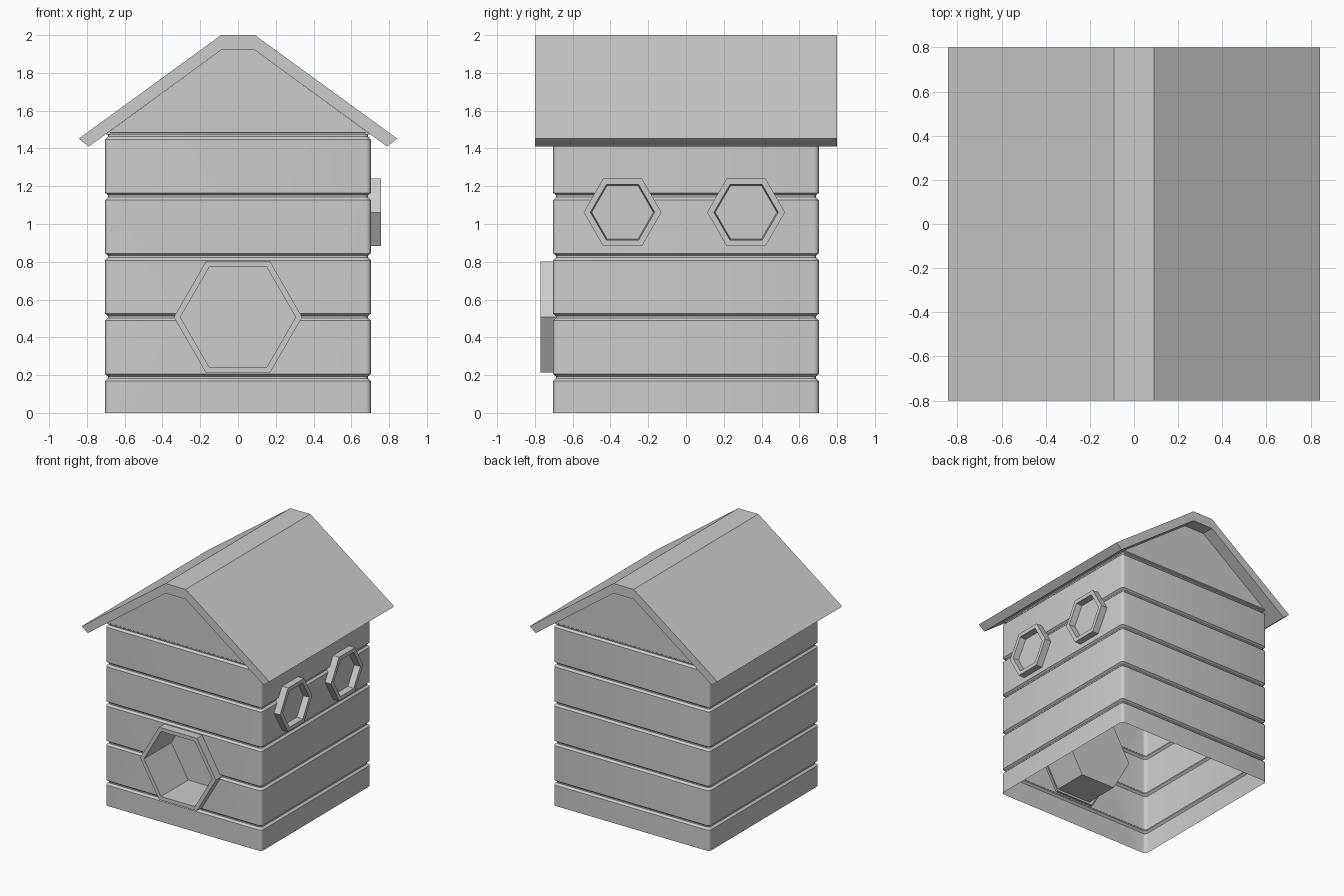
import bpy, bmesh
from math import cos, sin, pi, radians, sqrt
from mathutils import Vector

if "Cube" in bpy.data.objects:
    bpy.data.objects.remove(bpy.data.objects["Cube"])


def finish(bm, name, smooth=False):
    mesh = bpy.data.meshes.new(name)
    bm.to_mesh(mesh)
    bm.free()
    obj = bpy.data.objects.new(name, mesh)
    bpy.context.collection.objects.link(obj)
    if smooth:
        bpy.ops.object.select_all(action='DESELECT')
        obj.select_set(True)
        bpy.context.view_layer.objects.active = obj
        bpy.ops.object.shade_smooth_by_angle(angle=radians(30))
    return obj


def loft(bm, rings, cap=False):
    """Bridge closed rings of points, optionally capping the last one."""
    rows = [[bm.verts.new(p) for p in ring] for ring in rings]
    for a, b in zip(rows, rows[1:]):
        n = len(a)
        for i in range(n):
            j = (i + 1) % n
            bm.faces.new((a[i], a[j], b[j], b[i]))
    if cap:
        bm.faces.new(rows[-1])


def rounded_square(half, z, r=0.025, seg=4):
    pts = []
    for k, (sx, sy) in enumerate([(1, 1), (-1, 1), (-1, -1), (1, -1)]):
        for s in range(seg + 1):
            a = (k + s / seg) * pi / 2
            pts.append((sx * (half - r) + r * cos(a), sy * (half - r) + r * sin(a), z))
    return pts


HALF = 0.703
DOOR_Z, DOOR_R = 0.507, 0.305

# Walls: a thin open-bottomed shell with plank grooves
profile = [(HALF, 0)]
for k in range(5):
    z = 0.205 + 0.32 * k
    profile += [(HALF, z - 0.037), (HALF - 0.015, z - 0.022),
                (HALF - 0.015, z - 0.012), (HALF, z)]
bm = bmesh.new()
loft(bm, [rounded_square(h, z) for h, z in profile])


def front_faces():
    bm.normal_update()
    return [f for f in bm.faces if abs(f.normal.x) < 0.01
            and f.calc_center_median().y < -0.6]


# Hexagonal doorway cut into the front wall
centre = Vector((0, -HALF, DOOR_Z))
normals = [Vector((cos(a), 0, sin(a))) for a in [pi / 6 + k * pi / 3 for k in range(6)]]
apothem = DOOR_R * sqrt(3) / 2
for n in normals:
    faces = front_faces()
    geom = set(faces)
    for f in faces:
        geom.update(f.edges)
        geom.update(f.verts)
    bmesh.ops.bisect_plane(bm, geom=list(geom), dist=1e-5,
                           plane_co=centre + n * apothem, plane_no=n)
inside = [f for f in front_faces()
          if all((f.calc_center_median() - centre).dot(n) < apothem for n in normals)]
bmesh.ops.delete(bm, geom=inside, context='FACES')
finish(bm, "walls", True)

# Gable panels, front and back
for name, y, s in (("front_gable", -0.7, 1), ("back_gable", 0.7, -1)):
    bm = bmesh.new()
    pts = [(-0.7, 1.475), (0.7, 1.475), (0.09, 1.92), (-0.09, 1.92)]
    bm.faces.new([bm.verts.new((s * x, y, z)) for x, z in pts])
    finish(bm, name)

# Roof: flat-ridged profile extruded front to back
half_profile = [(0.09, 1.92), (0.79, 1.41), (0.843, 1.452), (0.09, 2.0)]
outline = half_profile + [(-x, z) for x, z in reversed(half_profile)]
bm = bmesh.new()
face = bm.faces.new([bm.verts.new((x, -0.8, z)) for x, z in outline])
ext = bmesh.ops.extrude_face_region(bm, geom=[face])
bmesh.ops.translate(bm, vec=(0, 1.6, 0),
                    verts=[v for v in ext["geom"] if isinstance(v, bmesh.types.BMVert)])
bmesh.ops.recalc_face_normals(bm, faces=bm.faces)
finish(bm, "roof")


def hex_frame(name, steps, place):
    """Loft hexagons (radius, distance outward), ending in a recessed panel."""
    bm = bmesh.new()
    loft(bm, [[place(r * cos(k * pi / 3), r * sin(k * pi / 3), d) for k in range(6)]
              for r, d in steps], cap=True)
    finish(bm, name)


# Door frame with deep pocket
hex_frame("door_frame", [(0.34, 0.685), (0.34, 0.77), (DOOR_R, 0.77), (DOOR_R, 0.42)],
          lambda u, v, d: (u, -d, DOOR_Z + v))

# Two shallow windows on the right side
for name, cy in (("front_window", -0.336), ("back_window", 0.318)):
    hex_frame(name, [(0.206, 0.685), (0.206, 0.757), (0.17, 0.757), (0.163, 0.708)],
              lambda u, v, d, cy=cy: (d, cy + u, 1.062 + v))
